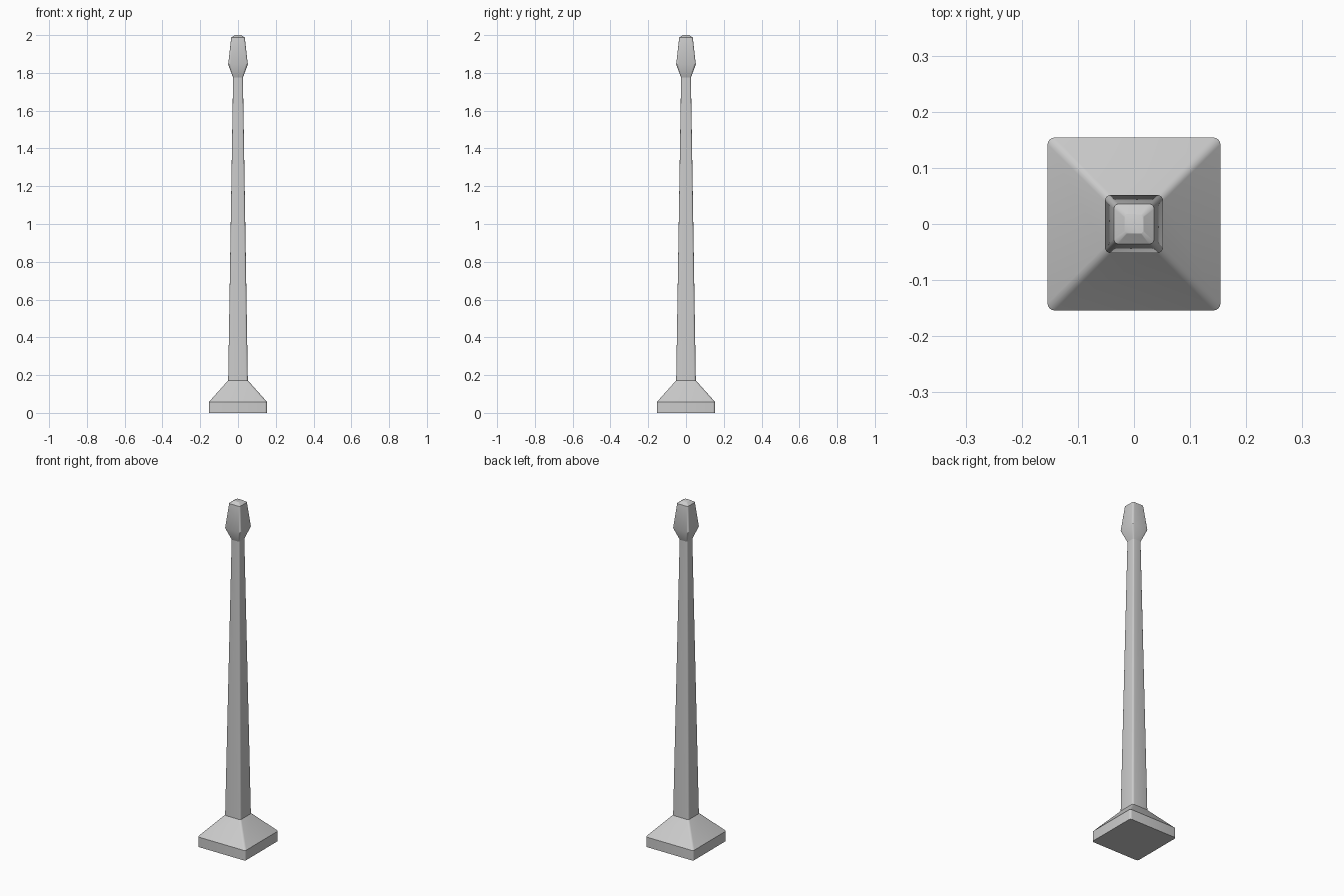
import bpy, bmesh
from math import sin, cos, pi

if "Cube" in bpy.data.objects:
    bpy.data.objects.remove(bpy.data.objects["Cube"])

STEPS = 4  # segments in each rounded corner


def ring(bm, half, radius, z):
    verts = []
    for corner in range(4):
        mid = pi / 4 + corner * pi / 2
        sx = 1 if cos(mid) > 0 else -1
        sy = 1 if sin(mid) > 0 else -1
        for i in range(STEPS + 1):
            a = corner * pi / 2 + i * pi / 2 / STEPS
            verts.append(bm.verts.new((sx * (half - radius) + radius * cos(a),
                                       sy * (half - radius) + radius * sin(a), z)))
    return verts


def loft(name, profile, cap_bottom=False, cap_top=False):
    """Stack rounded squares given as (half width, corner radius, height)."""
    bm = bmesh.new()
    rings = [ring(bm, *p) for p in profile]
    n = len(rings[0])
    for low, high in zip(rings, rings[1:]):
        for i in range(n):
            j = (i + 1) % n
            bm.faces.new((low[i], low[j], high[j], high[i]))
    if cap_bottom:
        bm.faces.new(rings[0][::-1])
    if cap_top:
        bm.faces.new(rings[-1])
    mesh = bpy.data.meshes.new(name)
    bm.to_mesh(mesh)
    bm.free()
    ob = bpy.data.objects.new(name, mesh)
    bpy.context.collection.objects.link(ob)
    bpy.ops.object.select_all(action='DESELECT')
    bpy.context.view_layer.objects.active = ob
    ob.select_set(True)
    bpy.ops.object.shade_smooth_by_angle(angle=0.5)
    return ob


# Square plinth with a sloped top
loft("base", [(0.154, 0.012, 0), (0.154, 0.012, 0.058), (0.052, 0.011, 0.172)],
     cap_bottom=True)

# Tapering post
loft("post", [(0.052, 0.011, 0.172), (0.026, 0.007, 1.775)])

# Flared head with a shallow chamfered tip
loft("finial", [(0.026, 0.007, 1.775), (0.052, 0.011, 1.845),
                (0.036, 0.009, 1.987), (0.017, 0.005, 2.0)], cap_top=True)
